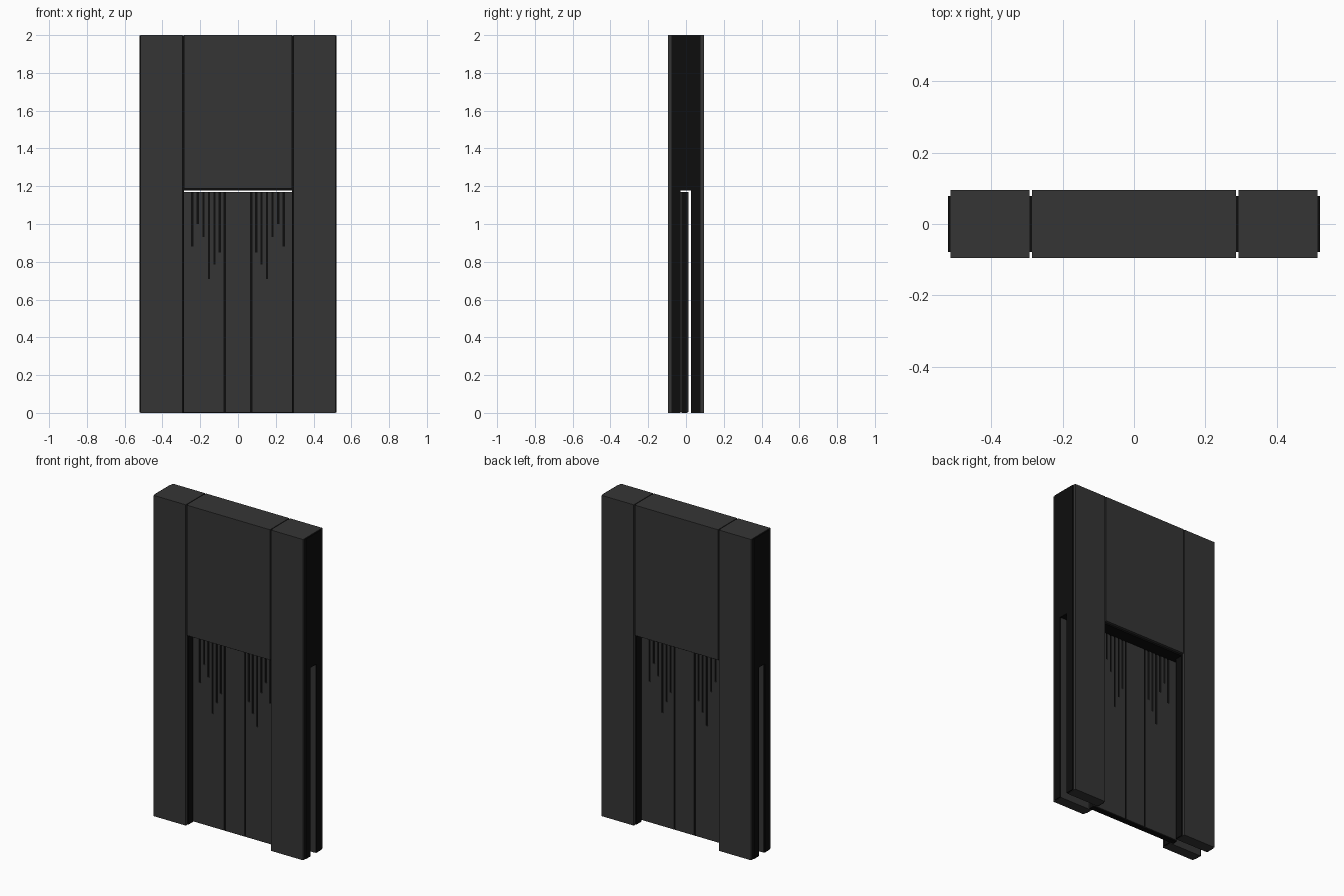
import bpy
import bmesh
from mathutils import Matrix, Vector

cube = bpy.data.objects.get("Cube")
if cube:
    bpy.data.objects.remove(cube, do_unlink=True)


def material(name, value):
    mat = bpy.data.materials.new(name)
    mat.use_nodes = True
    colour = (value, value, value, 1)
    mat.diffuse_color = colour
    mat.node_tree.nodes["Principled BSDF"].inputs["Base Color"].default_value = colour
    return mat


GREY = material("dark grey", 0.036)
BLACK = material("near black", 0.004)


def boxes(name, mat, spans):
    """One object made of boxes given as (x range, y range, z range)."""
    bm = bmesh.new()
    for span in spans:
        lo = Vector([min(s) for s in span])
        hi = Vector([max(s) for s in span])
        place = Matrix.Translation((lo + hi) / 2) @ Matrix.Diagonal((*(hi - lo), 1))
        bmesh.ops.create_cube(bm, size=1, matrix=place)
    mesh = bpy.data.meshes.new(name)
    bm.to_mesh(mesh)
    bm.free()
    mesh.materials.append(mat)
    obj = bpy.data.objects.new(name, mesh)
    bpy.context.collection.objects.link(obj)
    return obj


TOP = 2.0
SLOT_TOP = 1.178
FACE, CORE = 0.095, 0.078           # half depths of panels and core
SLOT = {-1: -0.03, 1: 0.026}        # front and back walls of the door slot
OPENING, PILLAR_IN, PILLAR_OUT, SIDE = 0.287, 0.294, 0.515, 0.522

# Pillars: split by the door slot below, solid above
for side, label in ((1, "left"), (-1, "right")):
    panel_x = (side * PILLAR_IN, side * PILLAR_OUT)
    core_x = (side * OPENING, side * SIDE)
    panels = [(panel_x, (-FACE, FACE), (SLOT_TOP + 0.002, TOP))]
    cores = [(core_x, (-CORE, CORE), (SLOT_TOP, TOP - 0.002))]
    for s, wall in SLOT.items():
        panels.append((panel_x, (s * FACE, wall), (0, SLOT_TOP + 0.002)))
        cores.append((core_x, (s * CORE, wall + s * 0.001), (0.002, SLOT_TOP)))
    boxes(label + "_pillar_panel", GREY, panels)
    boxes(label + "_pillar_core", BLACK, cores)

# Lintel over the opening
boxes("lintel_panel", GREY, [((-OPENING, OPENING), (-FACE, FACE), (SLOT_TOP + 0.01, TOP))])
boxes("lintel_core", BLACK, [((-PILLAR_IN, PILLAR_IN), (-CORE, CORE), (SLOT_TOP, TOP - 0.002))])

# Sliding door: black slab with grey skins that leave vertical grooves
DOOR_X, DOOR_TOP, SKIN = 0.31, 1.17, 0.005
FRONT, BACK = -0.029, 0.012
boxes("door_slab", BLACK, [((-DOOR_X, DOOR_X), (FRONT + SKIN, BACK - SKIN), (0, DOOR_TOP))])

GROOVE = 0.006  # half width
half = [(0.07, 0), (0.097, 0.85), (0.124, 0.785), (0.153, 0.71),
        (0.183, 0.93), (0.213, 1.0), (0.242, 0.88)]
grooves = sorted([(-x, z) for x, z in half] + half)

for name, depth in (("door_front_skin", (FRONT, FRONT + SKIN)),
                    ("door_back_skin", (BACK - SKIN, BACK))):
    strips = []
    edge = -DOOR_X
    for x, bottom in grooves:
        strips.append(((edge, x - GROOVE), depth, (0.006, DOOR_TOP)))
        if bottom > 0:
            strips.append(((x - GROOVE, x + GROOVE), depth, (0.006, bottom)))
        edge = x + GROOVE
    strips.append(((edge, DOOR_X), depth, (0.006, DOOR_TOP)))
    boxes(name, GREY, strips)
